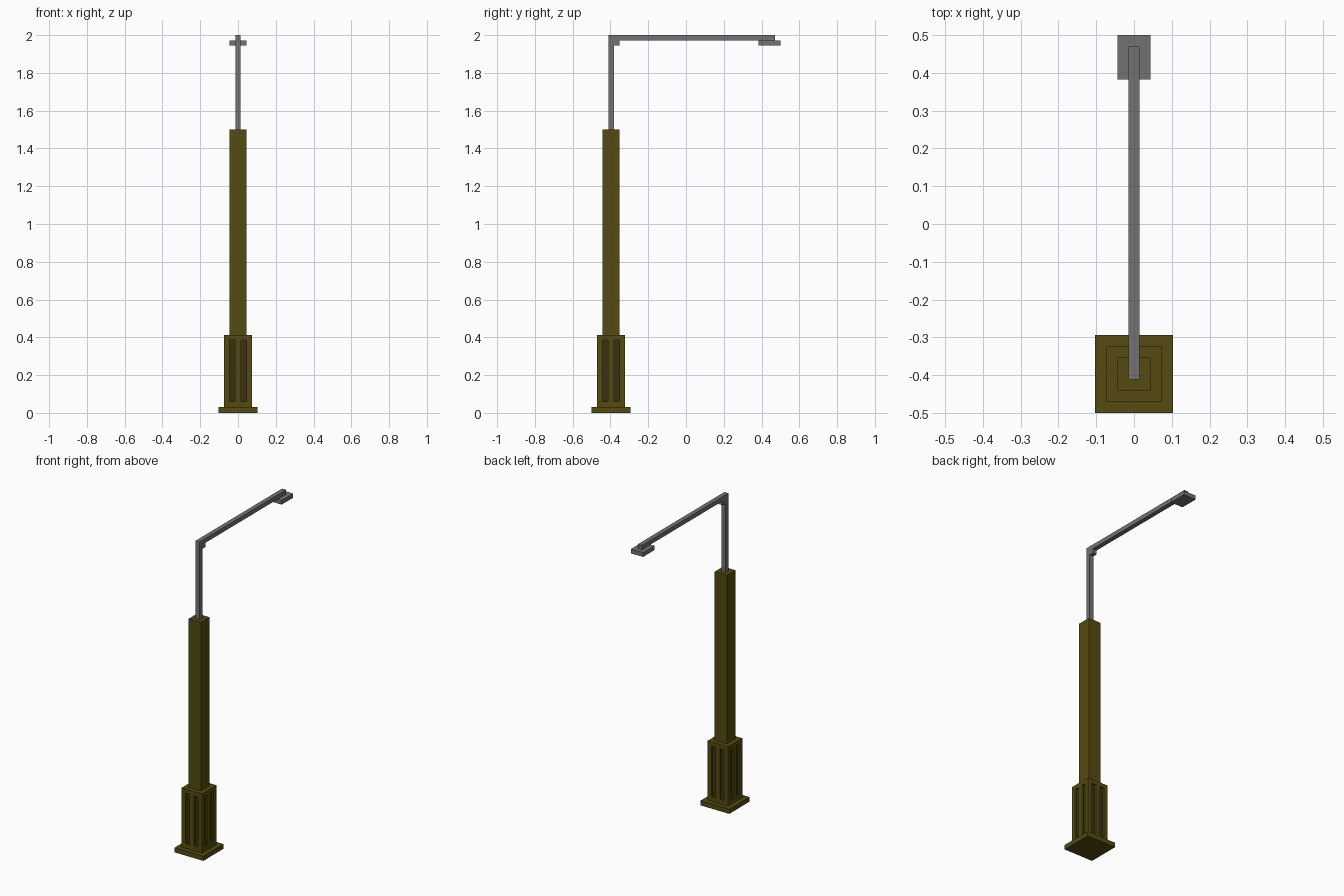
import bpy, bmesh
from mathutils import Vector

if "Cube" in bpy.data.objects:
    bpy.data.objects.remove(bpy.data.objects["Cube"])


def material(name, color):
    m = bpy.data.materials.new(name)
    m.diffuse_color = (*color, 1)
    m.use_nodes = True
    m.node_tree.nodes["Principled BSDF"].inputs["Base Color"].default_value = m.diffuse_color
    return m


bronze = material("bronze_paint", (0.09, 0.07, 0.005))
dark = material("dark_groove", (0.045, 0.03, 0.006))
steel = material("grey_steel", (0.17, 0.17, 0.17))

CY = -0.397  # post centre line


def finish(name, bm, *mats):
    me = bpy.data.meshes.new(name)
    bm.to_mesh(me)
    bm.free()
    for m in mats:
        me.materials.append(m)
    ob = bpy.data.objects.new(name, me)
    bpy.context.collection.objects.link(ob)
    return ob


def box_bm(x, y, z):
    bm = bmesh.new()
    bmesh.ops.create_cube(bm, size=1)
    for v in bm.verts:
        v.co = Vector([(a + b) / 2 + c * (b - a) for (a, b), c in zip((x, y, z), v.co)])
    return bm


def box(name, x, y, z, mat):
    return finish(name, box_bm(x, y, z), mat)


def column(half, z0, z1):
    return (-half, half), (CY - half, CY + half), (z0, z1)


# Square foot, main post and thin upper pole
box("foot_plate", *column(0.103, 0, 0.03), bronze)
box("main_post", *column(0.044, 0.41, 1.5), bronze)
box("upper_pole", *column(0.0145, 1.5, 1.972), steel)

# Plinth with two sunken vertical grooves on every side
bm = box_bm(*column(0.073, 0.03, 0.413))
G0, G1, Z0, Z1 = 0.016, 0.045, 0.06, 0.386
cuts = [((0, 0, z), (0, 0, 1)) for z in (Z0, Z1)]
for t in (-G1, -G0, G0, G1):
    cuts += [((t, 0, 0), (1, 0, 0)), ((0, CY + t, 0), (0, 1, 0))]
for co, no in cuts:
    bmesh.ops.bisect_plane(bm, geom=bm.verts[:] + bm.edges[:] + bm.faces[:],
                           plane_co=co, plane_no=no)
bm.normal_update()
grooves = []
for f in bm.faces:
    c = f.calc_center_median()
    across = min(abs(c.x), abs(c.y - CY))
    if abs(f.normal.z) < 0.1 and Z0 < c.z < Z1 and G0 < across < G1:
        grooves.append(f)
        f.material_index = 1
walls = bmesh.ops.inset_individual(bm, faces=grooves, thickness=0, depth=-0.012)["faces"]
for f in walls:
    f.material_index = 0
for f in grooves:
    f.material_index = 1
finish("fluted_plinth", bm, bronze, dark)

# Horizontal arm, elbow bracket and lamp head
box("lamp_arm", (-0.0145, 0.0145), (CY - 0.0145, 0.47), (1.972, 2), steel)
box("elbow_bracket", (-0.0145, 0.0145), (CY + 0.0145, -0.353), (1.945, 1.972), steel)
box("lamp_head", (-0.044, 0.044), (0.383, 0.5), (1.945, 1.972), steel)
